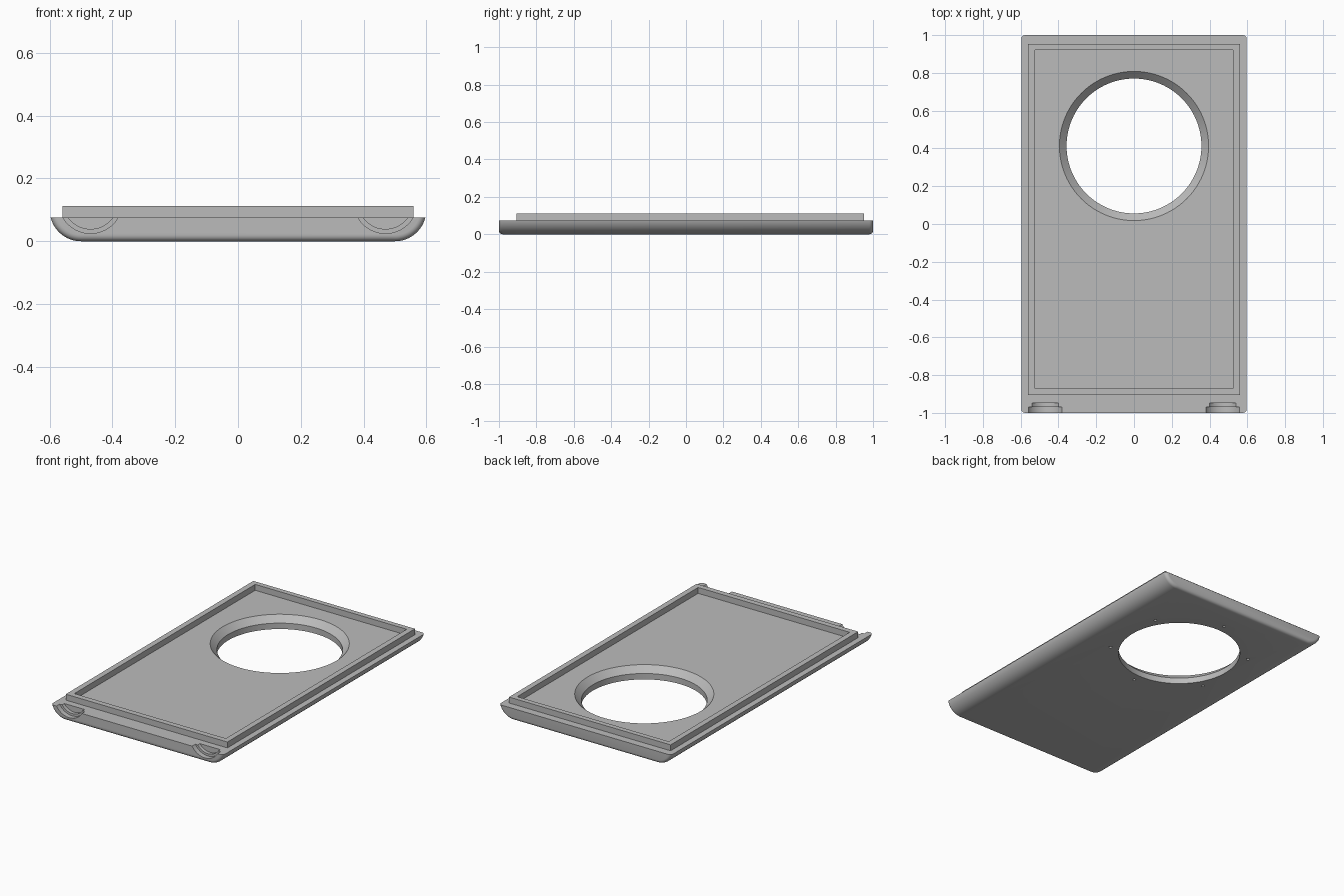
import bpy
import bmesh
import math

cube = bpy.data.objects.get("Cube")
if cube:
    bpy.data.objects.remove(cube)

TOP = 0.075          # top of the plate
EDGE = 0.02          # rounding of the two ends
ROUND = 0.1          # rounding of the long sides

grey = bpy.data.materials.new("grey plastic")
grey.use_nodes = True
grey.diffuse_color = (0.5, 0.5, 0.5, 1)
grey.node_tree.nodes["Principled BSDF"].inputs["Base Color"].default_value = (0.5, 0.5, 0.5, 1)


def loft(name, rings, closed=False):
    """Skin a list of equal rings, capping the ends or joining them in a loop."""
    bm = bmesh.new()
    loops = [[bm.verts.new(p) for p in ring] for ring in rings]
    n = len(loops[0])
    pairs = list(zip(loops, loops[1:]))
    if closed:
        pairs.append((loops[-1], loops[0]))
    else:
        bm.faces.new(loops[0])
        bm.faces.new(loops[-1])
    for a, b in pairs:
        for i in range(n):
            j = (i + 1) % n
            bm.faces.new((a[i], a[j], b[j], b[i]))
    bmesh.ops.recalc_face_normals(bm, faces=bm.faces)
    mesh = bpy.data.meshes.new(name)
    bm.to_mesh(mesh)
    bm.free()
    mesh.materials.append(grey)
    ob = bpy.data.objects.new(name, mesh)
    bpy.context.collection.objects.link(ob)
    return ob


def section(y, inset):
    """Cross-section of the plate with rounded lower sides."""
    r = ROUND - inset
    start = math.asin((ROUND - TOP) / r)
    angles = [start + (math.pi / 2 - start) * i / 16 for i in range(17)]
    half = [(0.5 + r * math.cos(a), ROUND - r * math.sin(a)) for a in angles]
    return [(x, y, z) for x, z in half] + [(-x, y, z) for x, z in reversed(half)]


def turned(name, centre, profile, axis, sides):
    """Turned solid: profile is (position along axis, radius)."""
    rings = []
    for h, r in profile:
        ring = []
        for i in range(sides):
            a = math.tau * i / sides
            u, v = r * math.cos(a), r * math.sin(a)
            off = (u, v, h) if axis == "z" else (u, h, v)
            ring.append(tuple(c + o for c, o in zip(centre, off)))
        rings.append(ring)
    return loft(name, rings)


def cut(target, cutter):
    cutter.hide_render = True
    bpy.context.view_layer.objects.active = target
    mod = target.modifiers.new("cut", "BOOLEAN")
    mod.operation = "DIFFERENCE"
    mod.solver = "EXACT"
    mod.object = cutter
    bpy.ops.object.modifier_apply(modifier=mod.name)
    bpy.data.objects.remove(cutter)


# Plate with softly rounded ends
steps = [math.pi / 2 * i / 5 for i in range(6)]
front = [(-1 + EDGE * (1 - math.sin(a)), EDGE * (1 - math.cos(a))) for a in reversed(steps)]
stations = front + [(-y, d) for y, d in reversed(front)]
plate = loft("plate", [section(y, d) for y, d in stations])

# Round opening with a chamfered upper half
HOLE = (0, 0.413, 0)
cut(plate, turned("opening_cutter", HOLE,
                  [(-0.1, 0.357), (0.037, 0.357), (TOP, 0.395), (0.1, 0.42)], "z", 96))

# Blind screw holes around the opening, on the underside
for k in range(6):
    a = math.radians(30 + 60 * k)
    spot = (0.41 * math.cos(a), HOLE[1] + 0.41 * math.sin(a), 0)
    cut(plate, turned("screw_cutter", spot, [(-0.05, 0.009), (0.03, 0.009)], "z", 16))

# Stepped round notches in the front edge
for side in (-1, 1):
    cut(plate, turned("notch_cutter", (side * 0.47, 0, 0.127),
                      [(-1.1, 0.102), (-0.969, 0.102), (-0.969, 0.088), (-0.947, 0.088)], "y", 64))

# Raised rim on the plate
def rectangle(x, y0, y1, z):
    return [(-x, y0, z), (x, y0, z), (x, y1, z), (-x, y1, z)]


outer, inner = (0.56, -0.905, 0.952), (0.525, -0.87, 0.92)
rim = loft("rim", [rectangle(*outer, 0.07), rectangle(*outer, 0.112),
                   rectangle(*inner, 0.112), rectangle(*inner, 0.07)], closed=True)

# Smooth the curved sides, keep the edges sharp
for ob in (plate, rim):
    bpy.ops.object.select_all(action="DESELECT")
    ob.select_set(True)
    bpy.context.view_layer.objects.active = ob
    bpy.ops.object.shade_smooth_by_angle(angle=math.radians(30))
